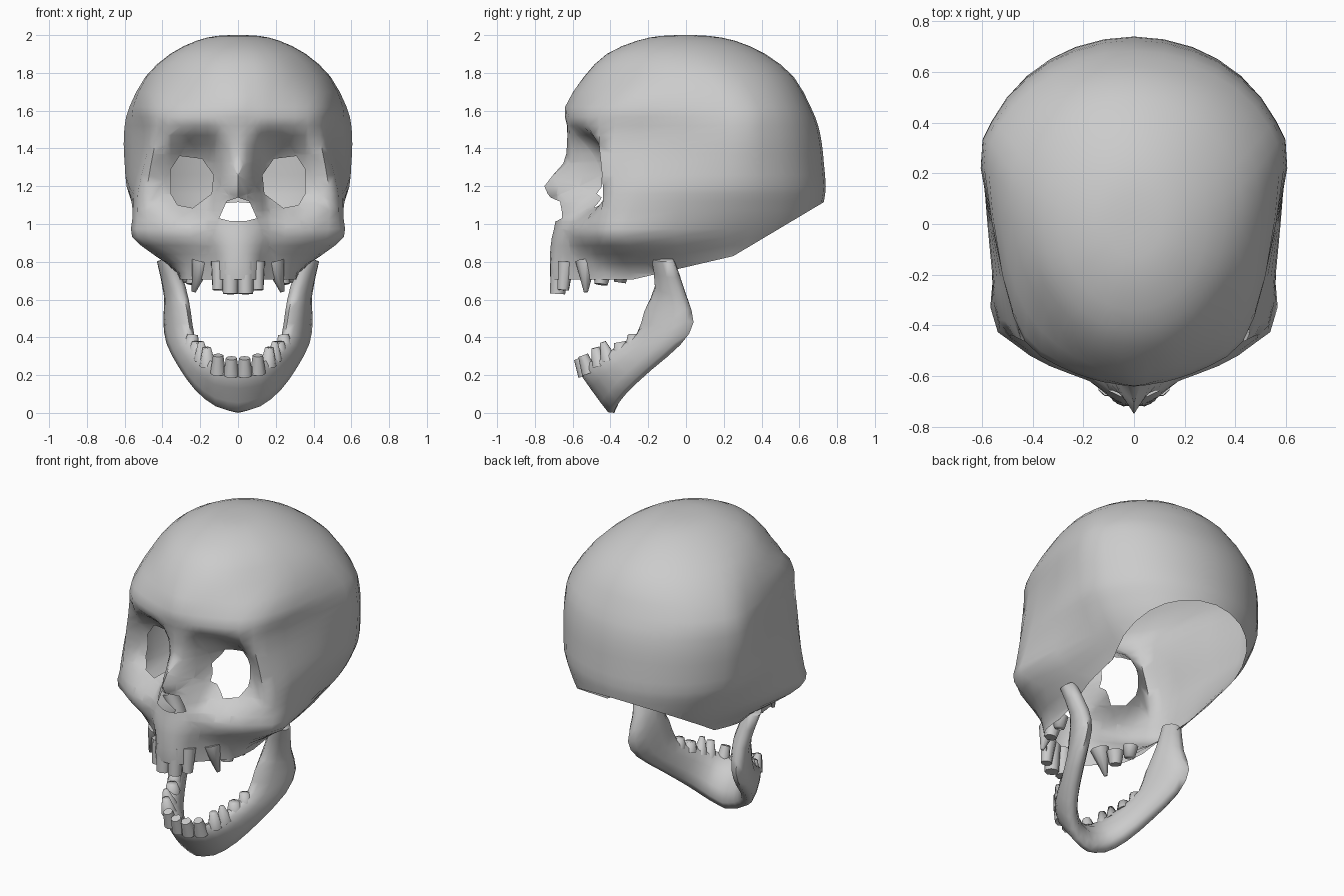
import bpy, bmesh, math
from mathutils import Vector

old = bpy.data.objects.get("Cube")
if old:
    bpy.data.objects.remove(old, do_unlink=True)

bone = bpy.data.materials.new("bone_grey")
bone.use_nodes = True
colour = (0.6, 0.6, 0.6, 1)
bone.diffuse_color = colour
bone.node_tree.nodes["Principled BSDF"].inputs["Base Color"].default_value = colour


def make_object(name, bm, angle):
    """Turn a half model into a smooth object mirrored across the middle."""
    mesh = bpy.data.meshes.new(name)
    bm.to_mesh(mesh)
    bm.free()
    mesh.materials.append(bone)
    obj = bpy.data.objects.new(name, mesh)
    bpy.context.collection.objects.link(obj)
    mirror = obj.modifiers.new("mirror", 'MIRROR')
    mirror.merge_threshold = 0.002
    bpy.ops.object.select_all(action='DESELECT')
    obj.select_set(True)
    bpy.context.view_layer.objects.active = obj
    bpy.ops.object.modifier_apply(modifier=mirror.name)
    bpy.ops.object.shade_smooth_by_angle(angle=math.radians(angle))


def refine(points, steps, reflect=False):
    """Smooth curve through points; reflect keeps it level at the middle plane."""
    def ghost(p):
        return Vector((-p.x, p.y, p.z))
    first = ghost(points[1]) if reflect else points[0]
    last = ghost(points[-2]) if reflect else points[-1]
    line = [first, *points, last]
    result = []
    for a, b, c, d in zip(line, line[1:], line[2:], line[3:]):
        for k in range(steps):
            t = k / steps
            result.append(b + 0.5 * t * ((c - a) + t * ((2 * a - 5 * b + 4 * c - d)
                                         + t * (3 * (b - c) + d - a))))
    return result + [points[-1].copy()]


def skin(bm, rows, closed=False):
    """Quads between neighbouring rows of points."""
    grid = [[bm.verts.new(p) for p in row] for row in rows]
    for low, high in zip(grid, grid[1:]):
        n = len(low)
        for i in range(n if closed else n - 1):
            j = (i + 1) % n
            bm.faces.new((low[i], low[j], high[j], high[i]))
    return grid


def punch_hole(bm, outline):
    """Cut a convex front-facing window given as (x, z) corners."""
    n = len(outline)
    cx, cz = sum(p[0] for p in outline) / n, sum(p[1] for p in outline) / n
    sides = []
    for i in range(n):
        (ax, az), (bx, bz) = outline[i], outline[(i + 1) % n]
        normal = Vector((bz - az, 0, ax - bx)).normalized()
        origin = Vector((ax, 0, az))
        if normal.dot(Vector((cx, 0, cz)) - origin) > 0:
            normal.negate()
        sides.append((origin, normal))

    def nearby():
        faces = []
        for f in bm.faces:
            c = f.calc_center_median()
            if c.y < -0.2 and abs(c.x - cx) < 0.2 and abs(c.z - cz) < 0.24:
                faces.append(f)
        return faces

    for origin, normal in sides:
        faces = nearby()
        geom = set(faces)
        for f in faces:
            geom.update(f.edges, f.verts)
        bmesh.ops.bisect_plane(bm, geom=list(geom), plane_co=origin, plane_no=normal, dist=1e-5)
    inside = [f for f in nearby()
              if all(n.dot(f.calc_center_median() - o) < 0 for o, n in sides)]
    bmesh.ops.delete(bm, geom=inside, context='FACES')


# Skull levels: height, spread of the face columns, depth at four face columns,
# outer eye rim, cheek or temple point, greatest half width, back (in hundredths)
face_columns = (0, 9, 16, 30)
levels = [
    (62, .90, (-71, -69, -60, -47), (29, -37), (30, -22), 30, 60),
    (74, .90, (-72, -70, -60, -48), (31, -37), (32, -18), 34, 61),
    (84, .95, (-72, -69, -61, -51), (39, -43), (45, -25), 38, 65),
    (93, 1.1, (-71, -68, -62, -56), (47, -47), (56, -33), 45, 68),
    (102, 1.1, (-69, -66, -60, -54), (48, -46), (56, -31), 51, 71),
    (112, 1.05, (-70, -63, -47, -43), (49, -44), (55.5, -27), 56, 73),
    (120, 1.0, (-75, -56, -40, -36), (48, -44), (55, -25), 59, 74),
    (132, 1.0, (-65, -54, -40, -36), (46, -45), (52, -25), 60, 73),
    (142, 1.0, (-63, -57, -48, -44), (44, -46), (50, -25), 60.5, 72),
    (152, 1.0, (-63, -62, -60, -55), (43, -46), (50, -24), 60, 70),
    (162, 1.0, (-64, -62, -60, -54), (43, -44), (52, -20), 57.5, 66),
]
# Crown levels: height, half width, front, middle, back
crown = [(178, 49, -54, 12, 57), (190, 36, -42, 3, 42), (197, 22, -26, 0, 26),
         (199.6, 11, -13, 0, 12), (200, 0, 0, 0, 0)]


def back_arc(width, middle, back):
    angles = [math.radians(a) for a in (0, 22, 45, 67, 90)]
    return [(width * math.cos(a) if a < 1.5 else 0, middle + (back - middle) * math.sin(a))
            for a in angles]


rows = []
for z, spread, depths, rim, cheek, width, back in levels:
    ring = [(x * spread, y) for x, y in zip(face_columns, depths)]
    ring += [rim, cheek] + back_arc(width, 22, back)
    rows.append([Vector((x, y, z)) / 100 for x, y in ring])
for z, width, front, middle, back in crown:
    angles = [math.radians(a) for a in (0, 11, 21, 36, 55, 71)]
    ring = [(width * math.sin(a), middle + (front - middle) * math.cos(a)) for a in angles]
    ring += back_arc(width, middle, back)
    rows.append([Vector((x, y, z)) / 100 for x, y in ring])

rows = [refine(row, 2, reflect=True) for row in rows]
columns = [refine(list(col), 2) for col in zip(*rows)]

# Skull shell, open underneath, with eye and nose openings
bm = bmesh.new()
skin(bm, list(zip(*columns)))
bmesh.ops.remove_doubles(bm, verts=bm.verts, dist=0.0005)
bmesh.ops.recalc_face_normals(bm, faces=bm.faces)
top = max(bm.faces, key=lambda f: f.calc_center_median().z)
if top.normal.z < 0:
    bmesh.ops.reverse_faces(bm, faces=bm.faces)
for (y1, z1), (y2, z2) in [((.72, 1.11), (.25, .83)), ((.25, .83), (-.2, .725)), ((0, .705), (-1, .705))]:
    bmesh.ops.bisect_plane(bm, geom=bm.verts[:] + bm.edges[:] + bm.faces[:],
                           plane_co=(0, y1, z1), plane_no=(0, z1 - z2, y2 - y1), clear_outer=True)
punch_hole(bm, [(.19, 1.345), (.31, 1.36), (.355, 1.29), (.355, 1.16),
                (.32, 1.10), (.24, 1.085), (.14, 1.16), (.13, 1.26)])
punch_hole(bm, [(-.06, 1.12), (0, 1.14), (.06, 1.12), (.10, 1.03), (.04, 1.015), (-.04, 1.015), (-.1, 1.03)])
make_object("skull", bm, 70)

# Lower jaw: upper-edge point, lower-edge point, half thickness, hollow of the front
jaw_edges = [
    ((0, -.555, .24), (0, -.38, .0), .05, .03),
    ((.10, -.535, .25), (.10, -.37, .03), .05, .03),
    ((.175, -.46, .30), (.20, -.31, .11), .05, .02),
    ((.215, -.36, .35), (.29, -.18, .23), .05, .01),
    ((.25, -.26, .42), (.36, -.03, .36), .05, 0),
    ((.27, -.22, .54), (.375, .04, .48), .05, 0),
    ((.30, -.165, .67), (.37, .0, .62), .05, 0),
    ((.36, -.18, .83), (.41, -.07, .81), .045, 0),
]
upper = refine([Vector(e[0]) for e in jaw_edges], 2)
lower = refine([Vector(e[1]) for e in jaw_edges], 2)
sizes = refine([Vector((e[2], e[3], 0)) for e in jaw_edges], 2)
middle = [(a + b) / 2 for a, b in zip(upper, lower)]
rings = []
for i, (a, b) in enumerate(zip(upper, lower)):
    tangent = middle[min(i + 1, len(middle) - 1)] - middle[max(i - 1, 0)]
    if i == 0:
        tangent = Vector((1, 0, 0))
    side = tangent.cross(a - b).normalized() * sizes[i].x
    hollow = Vector((0, sizes[i].y, 0))
    ring = []
    for k in range(10):
        t = math.tau * k / 10
        swell = math.copysign(abs(math.sin(t)) ** 0.8, math.sin(t)) if k % 5 else 0
        ring.append(middle[i] + (a - b) / 2 * math.cos(t) + side * swell + hollow * math.sin(t) ** 2)
    rings.append(ring)
bm = bmesh.new()
grid = skin(bm, rings, closed=True)
bm.faces.new(grid[-1])
bmesh.ops.recalc_face_normals(bm, faces=bm.faces)
lowest = min(bm.faces, key=lambda f: f.calc_center_median().z)
if lowest.normal.z > 0:
    bmesh.ops.reverse_faces(bm, faces=bm.faces)
make_object("lower_jaw", bm, 70)


def teeth(name, items):
    """Tapered teeth, each from a root point to a tip point."""
    bm = bmesh.new()
    for root, tip, radius, taper in items:
        root, tip = Vector(root), Vector(tip)
        axis = tip - root
        matrix = axis.to_track_quat('Z', 'Y').to_matrix().to_4x4()
        matrix.translation = (root + tip) / 2
        bmesh.ops.create_cone(bm, cap_ends=True, segments=8, radius1=radius,
                              radius2=radius * taper, depth=axis.length, matrix=matrix)
    make_object(name, bm, 80)


teeth("upper_teeth", [
    ((.04, -.67, .80), (.04, -.68, .63), .045, .9),
    ((.10, -.635, .80), (.105, -.65, .65), .045, .7),
    ((.19, -.53, .80), (.235, -.53, .64), .055, .2),
    ((.23, -.44, .76), (.24, -.45, .68), .05, .7),
    ((.26, -.34, .76), (.26, -.35, .69), .045, .7),
])
teeth("lower_teeth", [
    ((.035, -.53, .20), (.035, -.565, .29), .042, .7),
    ((.105, -.51, .21), (.105, -.545, .305), .042, .65),
    ((.16, -.455, .25), (.165, -.48, .345), .045, .5),
    ((.19, -.41, .28), (.195, -.44, .375), .045, .35),
    ((.215, -.34, .32), (.215, -.35, .375), .045, .7),
    ((.245, -.28, .36), (.24, -.28, .415), .04, .7),
])
